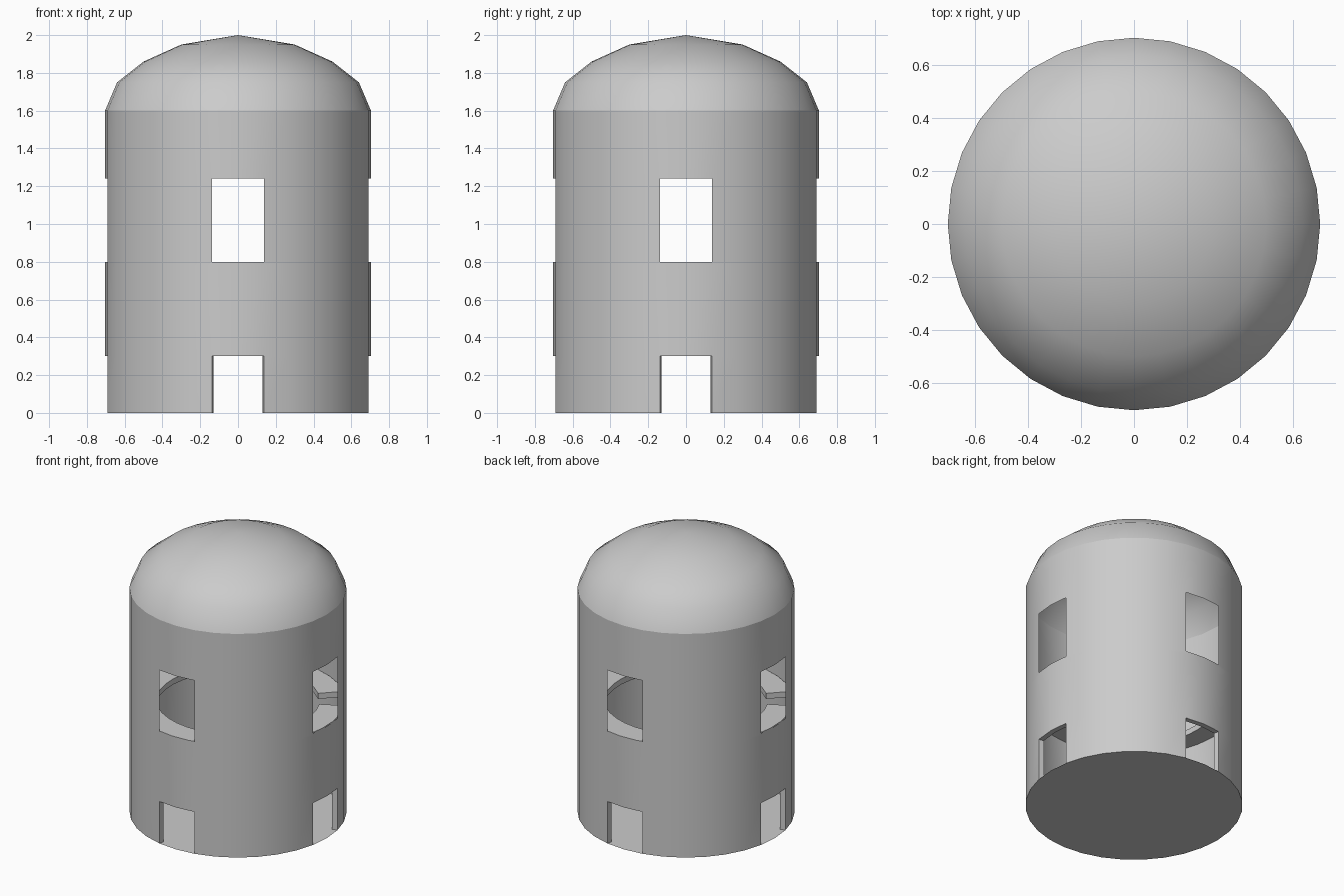
import bpy, bmesh
from math import sin, cos, radians, pi

if "Cube" in bpy.data.objects:
    bpy.data.objects.remove(bpy.data.objects["Cube"])

N = 32          # sides of the tower
R = 0.704       # outer radius
RI = 0.667      # inner radius of the thick lower storey


def finish(name, bm, angle=30, fix_normals=False):
    bmesh.ops.remove_doubles(bm, verts=bm.verts, dist=1e-5)
    if fix_normals:
        bmesh.ops.recalc_face_normals(bm, faces=bm.faces)
    me = bpy.data.meshes.new(name)
    bm.to_mesh(me)
    bm.free()
    ob = bpy.data.objects.new(name, me)
    bpy.context.collection.objects.link(ob)
    bpy.ops.object.select_all(action='DESELECT')
    bpy.context.view_layer.objects.active = ob
    ob.select_set(True)
    bpy.ops.object.shade_smooth_by_angle(angle=radians(angle))
    return ob


def ring_point(r, i, z):
    a = 2 * pi * i / N
    return (r * cos(a), r * sin(a), z)


def quad(bm, pts):
    bm.faces.new([bm.verts.new(p) for p in pts])


def band(bm, r0, z0, r1, z1, openings=False, only_openings=False, flip=False):
    """Ring of faces; the two sides facing each axis can be left open."""
    for i in range(N):
        is_open = i % 8 in (7, 0)
        if (openings and is_open) or (only_openings and not is_open):
            continue
        p = [ring_point(r0, i, z0), ring_point(r0, i + 1, z0),
             ring_point(r1, i + 1, z1), ring_point(r1, i, z1)]
        quad(bm, p[::-1] if flip else p)


# Lower storey: thick wall with four doorways
bm = bmesh.new()
band(bm, R, 0, R, 0.3, openings=True)
band(bm, R, 0.3, R, 0.78)
band(bm, RI, 0, RI, 0.3, openings=True, flip=True)
band(bm, RI, 0.3, RI, 0.78, flip=True)
band(bm, RI, 0.3, R, 0.3, only_openings=True)
for k in range(0, N, 8):
    for s in (-1, 1):
        p = [ring_point(RI, k + s, 0), ring_point(R, k + s, 0),
             ring_point(R, k + s, 0.3), ring_point(RI, k + s, 0.3)]
        quad(bm, p if s < 0 else p[::-1])
finish("lower_wall", bm)

# Ground floor disc
bm = bmesh.new()
bm.faces.new([bm.verts.new(ring_point(R, -i, 0)) for i in range(N)])
finish("base_floor", bm)

# Upper storey: thin wall with four windows
bm = bmesh.new()
band(bm, R, 0.78, R, 0.8)
band(bm, R, 0.8, R, 1.24, openings=True)
band(bm, R, 1.24, R, 1.6)
finish("upper_wall", bm)

# Walkway: four ring segments with hatch gaps between them
bm = bmesh.new()
STEPS = 7
for q in range(4):
    sections = []
    for j in range(STEPS + 1):
        a = radians(46 + 90 * q + 72 * j / STEPS)
        sections.append([bm.verts.new((r * cos(a), r * sin(a), z))
                         for r, z in ((0.53, 0.76), (0.698, 0.76), (0.698, 0.8), (0.53, 0.8))])
    for s, t in zip(sections, sections[1:]):
        for m in range(4):
            n = (m + 1) % 4
            bm.faces.new((s[m], s[n], t[n], t[m]))
    bm.faces.new(sections[0])
    bm.faces.new(sections[-1])
finish("walkway", bm, fix_normals=True)

# Domed roof
bm = bmesh.new()
profile = [(R, 1.6), (0.64, 1.75), (0.5, 1.86), (0.3, 1.95)]
for (r0, z0), (r1, z1) in zip(profile, profile[1:]):
    band(bm, r0, z0, r1, z1)
for i in range(N):
    quad(bm, [ring_point(0.3, i, 1.95), ring_point(0.3, i + 1, 1.95), (0, 0, 2)])
finish("dome_roof", bm, angle=40)
